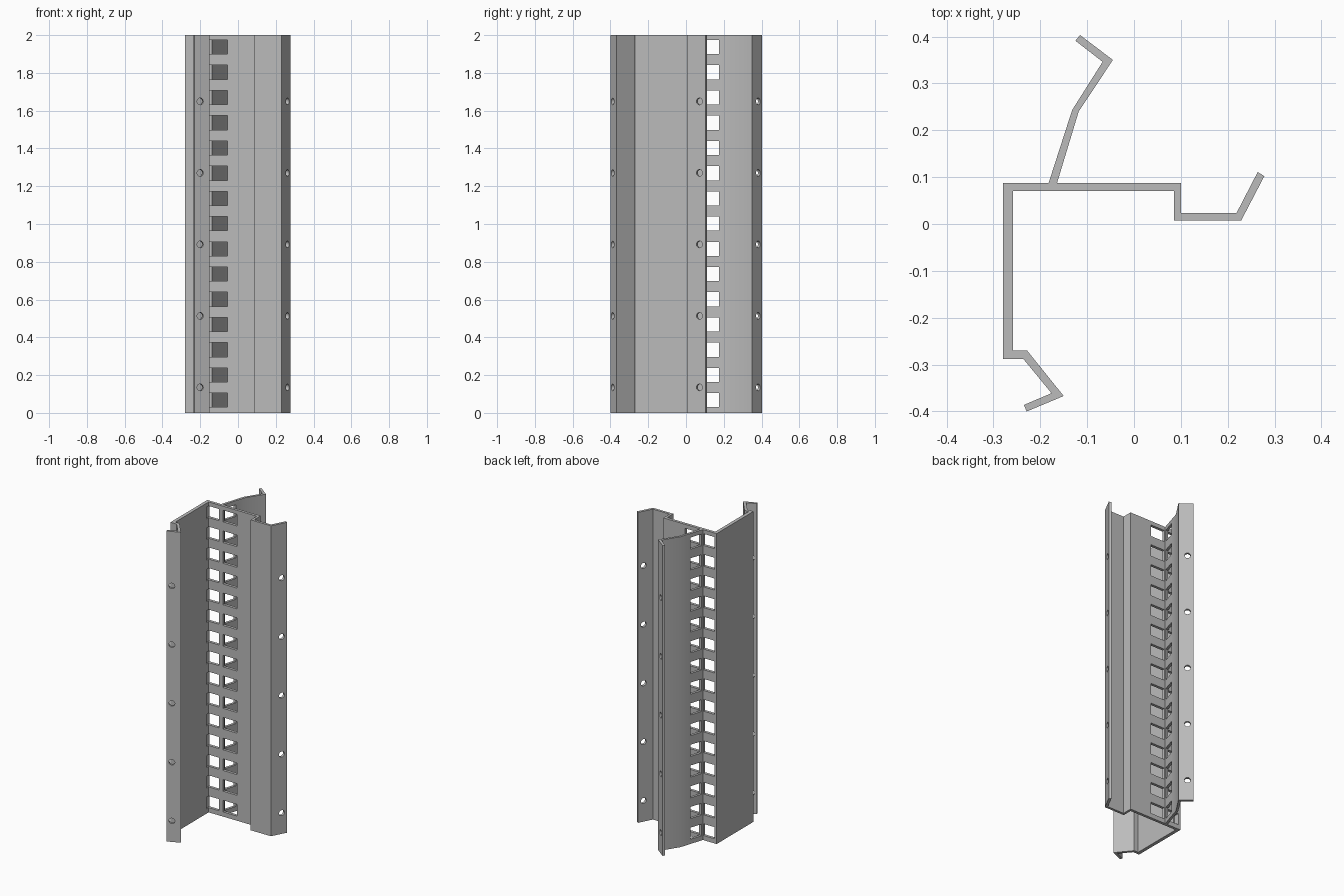
import bpy, bmesh, math
from mathutils import Matrix, Vector

cube = bpy.data.objects.get("Cube")
if cube:
    bpy.data.objects.remove(cube, do_unlink=True)

HEIGHT = 2.0

grey = bpy.data.materials.new("steel grey")
grey.use_nodes = True
grey.diffuse_color = (0.5, 0.5, 0.5, 1)
grey.node_tree.nodes["Principled BSDF"].inputs["Base Color"].default_value = (0.5, 0.5, 0.5, 1)


def make_object(name, bm):
    bmesh.ops.recalc_face_normals(bm, faces=bm.faces)
    mesh = bpy.data.meshes.new(name)
    bm.to_mesh(mesh)
    bm.free()
    mesh.materials.append(grey)
    obj = bpy.data.objects.new(name, mesh)
    bpy.context.collection.objects.link(obj)
    return obj


def add_box(bm, x0, x1, y0, y1, z0, z1):
    size = Matrix.Diagonal((x1 - x0, y1 - y0, z1 - z0, 1))
    centre = Matrix.Translation(((x0 + x1) / 2, (y0 + y1) / 2, (z0 + z1) / 2))
    bmesh.ops.create_cube(bm, size=1, matrix=centre @ size)


def add_drill(bm, x, y, z, normal):
    turn = Vector((*normal, 0)).to_track_quat('Z', 'Y').to_matrix().to_4x4()
    bmesh.ops.create_cone(bm, cap_ends=True, segments=20, radius1=0.018, radius2=0.018,
                          depth=0.05, matrix=Matrix.Translation((x, y, z)) @ turn)


# Cross-section of the bent sheet, part by part
back_fin = [(-0.182, 0.088), (-0.132, 0.243), (-0.067, 0.346), (-0.125, 0.391),
            (-0.115, 0.403), (-0.045, 0.35), (-0.118, 0.24), (-0.164, 0.088)]
side_hook = [(0.1, 0.088), (0.1, 0.024), (0.219, 0.024), (0.264, 0.111),
             (0.278, 0.102), (0.229, 0.008), (0.085, 0.008), (0.085, 0.07)]
front_leg = [(-0.258, 0.07), (-0.258, -0.27), (-0.228, -0.27), (-0.15, -0.367),
             (-0.229, -0.4), (-0.235, -0.386), (-0.176, -0.361), (-0.236, -0.288),
             (-0.28, -0.288), (-0.28, 0.088)]

bm = bmesh.new()
outline = bm.faces.new([bm.verts.new((x, y, 0)) for x, y in back_fin + side_hook + front_leg])
extruded = bmesh.ops.extrude_face_region(bm, geom=[outline])["geom"]
bmesh.ops.translate(bm, vec=(0, 0, HEIGHT),
                    verts=[v for v in extruded if isinstance(v, bmesh.types.BMVert)])
post = make_object("bent_sheet_post", bm)

# Cutter for the square slots and round screw holes
bm = bmesh.new()
for i in range(15):
    low = 0.03 + i * 0.1335
    high = low + 0.075
    add_box(bm, -0.265, -0.186, 0.05, 0.093, low, high)   # plate, beside the leg
    add_box(bm, -0.157, -0.055, 0.05, 0.093, low, high)   # plate, beside the fin
    add_box(bm, -0.21, -0.1, 0.096, 0.175, low, high)     # fin
for i in range(5):
    z = 0.135 + i * 0.3785
    add_drill(bm, -0.203, -0.381, z, (-0.38, 0.92))       # leg flange
    add_drill(bm, 0.256, 0.074, z, (0.89, -0.46))         # hook flange
    add_drill(bm, -0.092, 0.376, z, (0.62, 0.79))         # fin flange
cutter = make_object("hole_cutter", bm)
cutter.hide_render = True
cutter.hide_set(True)

cut = post.modifiers.new("holes", 'BOOLEAN')
cut.operation = 'DIFFERENCE'
cut.solver = 'EXACT'
cut.object = cutter

# Apply the cut, then drop the cutter
graph = bpy.context.evaluated_depsgraph_get()
punched = bpy.data.meshes.new_from_object(post.evaluated_get(graph))
post.modifiers.clear()
post.data = punched
bpy.data.objects.remove(cutter, do_unlink=True)

bpy.ops.object.select_all(action='DESELECT')
post.select_set(True)
bpy.context.view_layer.objects.active = post
bpy.ops.object.shade_smooth_by_angle(angle=math.radians(25))
